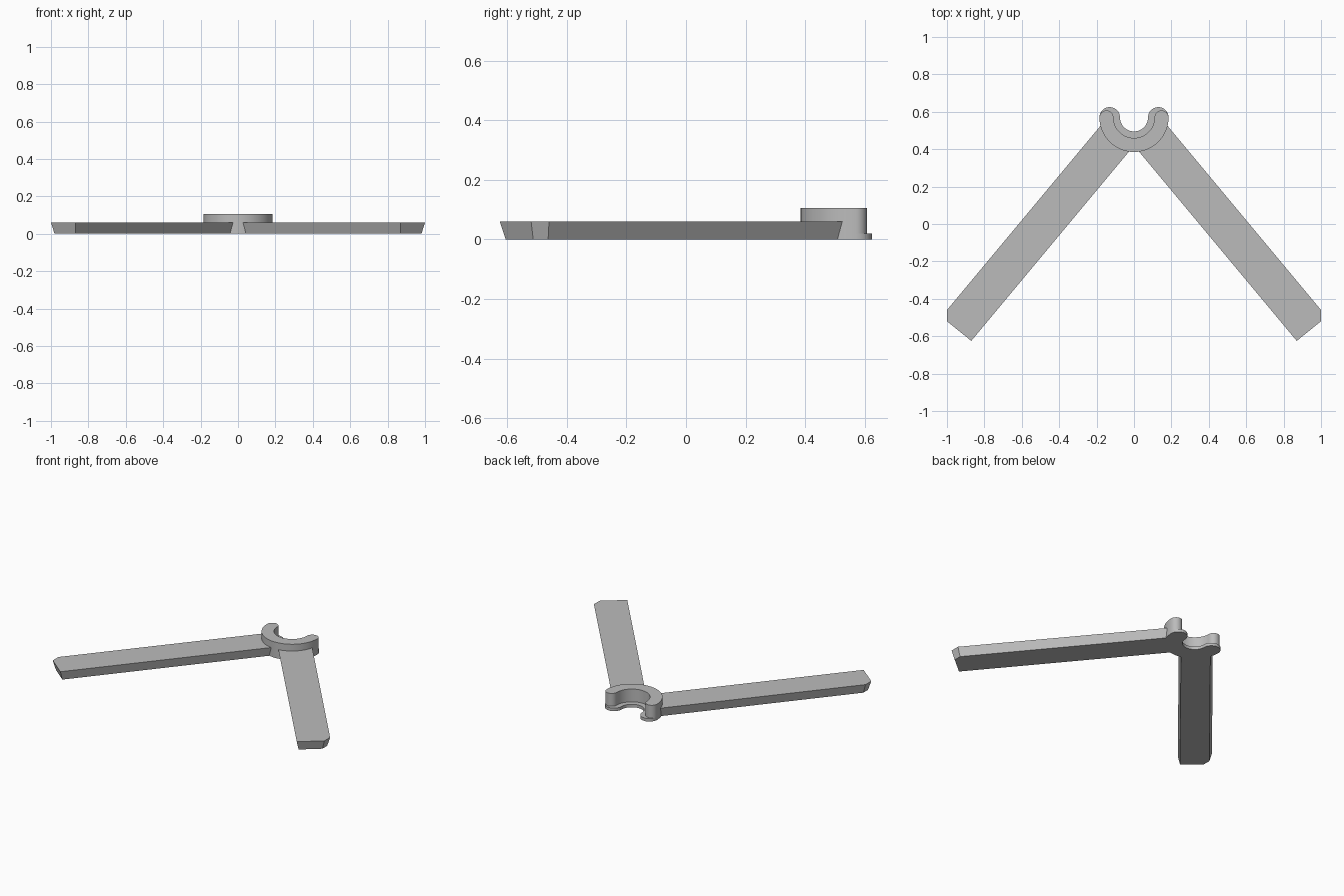
import bpy
import bmesh
from math import sin, cos, pi

if "Cube" in bpy.data.objects:
    bpy.data.objects.remove(bpy.data.objects["Cube"], do_unlink=True)

# Single plain grey
grey = bpy.data.materials.new("plain grey")
grey.use_nodes = True
GREY = (0.5, 0.5, 0.5, 1)
grey.diffuse_color = GREY
grey.node_tree.nodes["Principled BSDF"].inputs["Base Color"].default_value = GREY


def loft(name, bottom, top, z0, z1):
    """Solid between two matching outlines at heights z0 and z1."""
    bm = bmesh.new()
    lo = [bm.verts.new((x, y, z0)) for x, y in bottom]
    hi = [bm.verts.new((x, y, z1)) for x, y in top]
    n = len(lo)
    for i in range(n):
        j = (i + 1) % n
        bm.faces.new((lo[i], lo[j], hi[j], hi[i]))
    bm.faces.new(lo[::-1])
    bm.faces.new(hi)
    bmesh.ops.recalc_face_normals(bm, faces=bm.faces)
    mesh = bpy.data.meshes.new(name)
    bm.to_mesh(mesh)
    bm.free()
    mesh.materials.append(grey)
    obj = bpy.data.objects.new(name, mesh)
    bpy.context.collection.objects.link(obj)
    return obj


def arc(cx, cy, r, a0, a1, n):
    return [(cx + r * cos(a0 + (a1 - a0) * i / n),
             cy + r * sin(a0 + (a1 - a0) * i / n)) for i in range(n + 1)]


def c_outline(cy, outer, inner):
    """Half ring opening to the back, with rounded tips."""
    mid, cap = (outer + inner) / 2, (outer - inner) / 2
    return (arc(0, cy, outer, pi, 2 * pi, 48)
            + arc(mid, cy, cap, 0, pi, 16)[1:]
            + arc(0, cy, inner, 2 * pi, pi, 48)[1:]
            + arc(-mid, cy, cap, 0, pi, 16)[1:-1])


def smooth(obj):
    bpy.ops.object.select_all(action='DESELECT')
    obj.select_set(True)
    bpy.context.view_layer.objects.active = obj
    bpy.ops.object.shade_smooth_by_angle(angle=pi / 6)


# Clip: thin wide foot with a narrower wall standing on it
CY = 0.57
for name, inner, z0, z1 in (("clip_foot", 0.075, 0, 0.02),
                            ("clip_wall", 0.11, 0.02, 0.105)):
    ring = c_outline(CY, 0.185, inner)
    smooth(loft(name, ring, ring, z0, z1))

# Arms: flat bars whose sides flare outward towards the top
arm_top = [(1, -0.46), (1, -0.52), (0.87, -0.625), (0.01, 0.407), (0.165, 0.542)]
arm_bottom = [(0.981, -0.463), (0.981, -0.513), (0.87, -0.605),
              (0.021, 0.416), (0.154, 0.533)]
for name, s in (("left_arm", 1), ("right_arm", -1)):
    loft(name, [(s * x, y) for x, y in arm_bottom],
         [(s * x, y) for x, y in arm_top], 0, 0.06)
